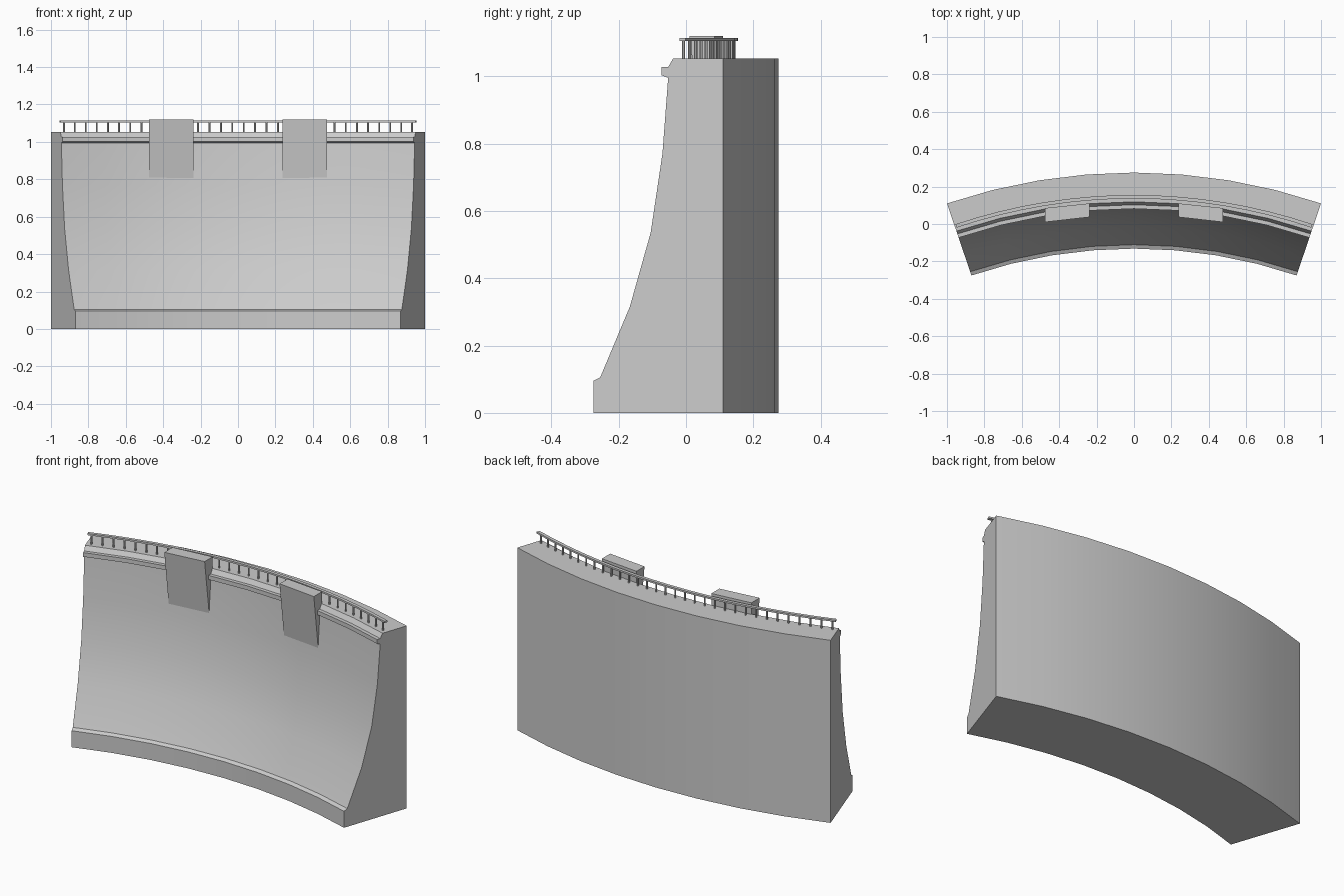
import bpy, bmesh, math
from mathutils import Matrix

if "Cube" in bpy.data.objects:
    bpy.data.objects.remove(bpy.data.objects["Cube"])

CY = -2.837                    # centre of the plan arc
HALF = math.radians(18.74)     # half of the arc angle
C = math.cos(HALF)


def polar(r, a, z):
    return (r * math.sin(a), CY + r * math.cos(a), z)


def finish(bm, name, smooth=True):
    bmesh.ops.recalc_face_normals(bm, faces=bm.faces)
    me = bpy.data.meshes.new(name)
    bm.to_mesh(me)
    bm.free()
    ob = bpy.data.objects.new(name, me)
    bpy.context.collection.objects.link(ob)
    if smooth:
        bpy.ops.object.select_all(action='DESELECT')
        ob.select_set(True)
        bpy.context.view_layer.objects.active = ob
        bpy.ops.object.shade_smooth_by_angle(angle=math.radians(25))
    return ob


def arc_sweep(name, profile, half, steps):
    """Sweep a closed (radius, z) profile along the plan arc, with end caps."""
    bm = bmesh.new()
    rings = []
    for i in range(steps + 1):
        a = -half + 2 * half * i / steps
        rings.append([bm.verts.new(polar(r, a, z)) for r, z in profile])
    n = len(profile)
    for p, q in zip(rings, rings[1:]):
        for j in range(n):
            k = (j + 1) % n
            bm.faces.new((p[j], p[k], q[k], q[j]))
    bm.faces.new(rings[0])
    bm.faces.new(rings[-1])
    return finish(bm, name)


# Dam wall: side profile as seen at the end face, turned into radii
side = [(-0.275, 0), (-0.275, 0.095), (-0.255, 0.105), (-0.167, 0.315),
        (-0.105, 0.535), (-0.07, 0.77), (-0.053, 0.995), (-0.073, 1.003),
        (-0.073, 1.027), (-0.053, 1.027), (-0.038, 1.053),
        (0.11, 1.053), (0.11, 0)]
arc_sweep("dam_wall", [((y - CY) / C, z) for y, z in side], HALF, 8)

# Handrail along the crest
arc_sweep("handrail", [(2.973, 1.104), (2.992, 1.104),
                       (2.992, 1.114), (2.973, 1.114)], math.radians(18.6), 16)

# Railing posts
bm = bmesh.new()
COUNT = 32
for i in range(COUNT):
    a = math.radians(-18.2 + 36.4 * i / (COUNT - 1))
    m = Matrix.Translation(polar(2.979, a, 1.078)) @ Matrix.Rotation(-a, 4, 'Z')
    bmesh.ops.create_cone(bm, cap_ends=True, segments=8, radius1=0.005,
                          radius2=0.005, depth=0.056, matrix=m)
finish(bm, "railing_posts")

# Gate towers: tapered blocks that die into the wall, mirrored
bm = bmesh.new()
X0, X1 = 0.239, 0.477
bottom = [(X0, 0.079), (X1, 0.05), (X1, 0.085), (X0, 0.11)]
top = [(X0, 0.037), (X1, 0.01), (X1, 0.085), (X0, 0.11)]
lo = [bm.verts.new((x, y, 0.80)) for x, y in bottom]
hi = [bm.verts.new((x, y, 1.12)) for x, y in top]
bm.faces.new(lo)
bm.faces.new(hi)
for j in range(4):
    k = (j + 1) % 4
    bm.faces.new((lo[j], lo[k], hi[k], hi[j]))
towers = finish(bm, "gate_towers", smooth=False)
towers.modifiers.new("mirror", 'MIRROR')
